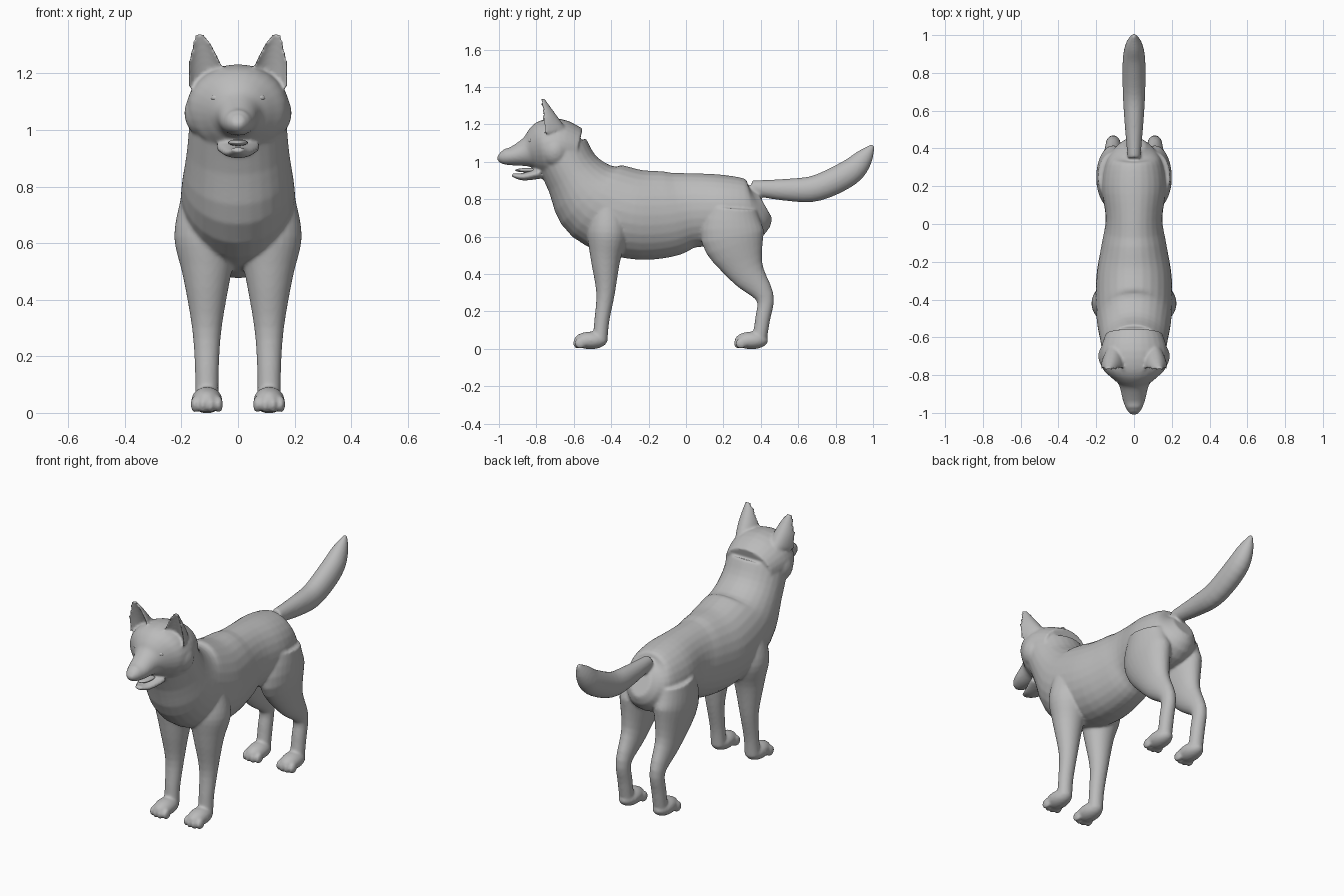
import bpy, bmesh
from math import sin, cos, pi
from mathutils import Vector, Matrix

cube = bpy.data.objects.get("Cube")
if cube:
    bpy.data.objects.remove(cube, do_unlink=True)

# One plain material
grey = bpy.data.materials.new("plain_grey")
grey.use_nodes = True
colour = (0.5, 0.5, 0.5, 1)
grey.diffuse_color = colour
grey.node_tree.nodes["Principled BSDF"].inputs["Base Color"].default_value = colour


def spline(rings, steps=4):
    """Interpolate ring parameters with a Catmull-Rom spline."""
    last = len(rings) - 1
    result = []
    for i in range(last):
        before, start = rings[max(i - 1, 0)], rings[i]
        end, after = rings[i + 1], rings[min(i + 2, last)]
        for k in range(steps):
            t = k / steps
            result.append(start + (end - before) * (t / 2)
                          + (before * 2 - start * 5 + end * 4 - after) * (t * t / 2)
                          + (start * 3 - before - end * 3 + after) * (t ** 3 / 2))
    result.append(rings[last])
    return result


def loft(bm, rings, x=0, lean=0, flatten=1, cupped=False, segments=28):
    """Skin a path in the side plane; rings are (y, z, half depth, half width).

    A ring without a width is round, apart from the flatten factor.
    Each ring stands square to the path, and lean shifts the far end in x."""
    path = spline([Vector((y, z, depth, width[0] if width else depth * flatten))
                   for y, z, depth, *width in rings])
    last = len(path) - 1
    loops = []
    for i, (y, z, depth, width) in enumerate(path):
        tangent = (path[min(i + 1, last)] - path[max(i - 1, 0)]).to_2d().normalized()
        loop = []
        for k in range(segments):
            angle = 2 * pi * k / segments
            across, out = sin(angle), cos(angle)
            if cupped:
                out = 1 - out if out > 0 else 1 + 2 * out
            loop.append(bm.verts.new((x + lean * i / last + width * across,
                                      y - tangent.y * depth * out,
                                      z + tangent.x * depth * out)))
        loops.append(loop)
    for lower, upper in zip(loops, loops[1:]):
        for k in range(segments):
            n = (k + 1) % segments
            bm.faces.new((lower[k], lower[n], upper[n], upper[k]))
    bm.faces.new(loops[0])
    bm.faces.new(loops[-1])


def ellipsoid(bm, centre, radii):
    matrix = Matrix.Translation(centre) @ Matrix.Diagonal((*radii, 1))
    bmesh.ops.create_uvsphere(bm, u_segments=20, v_segments=12, radius=1, matrix=matrix)


def finish(bm, name):
    """Turn the bmesh into a smooth-shaded grey object."""
    bmesh.ops.recalc_face_normals(bm, faces=bm.faces)
    for face in bm.faces:
        face.smooth = True
    mesh = bpy.data.meshes.new(name)
    bm.to_mesh(mesh)
    bm.free()
    mesh.materials.append(grey)
    obj = bpy.data.objects.new(name, mesh)
    bpy.context.collection.objects.link(obj)
    return obj


def fuse(obj, voxel, iterations):
    """Blend overlapping volumes into one soft skin."""
    remesh = obj.modifiers.new("fuse", 'REMESH')
    remesh.mode = 'VOXEL'
    remesh.voxel_size = voxel
    remesh.use_smooth_shade = True
    soften = obj.modifiers.new("soften", 'SMOOTH')
    soften.factor = 0.5
    soften.iterations = iterations


body = bmesh.new()

# Neck, chest, belly and rump
loft(body, [(-.67, 1.06, .15, .17), (-.6, .93, .16, .18), (-.48, .79, .23, .2),
            (-.28, .72, .24, .2), (-.1, .72, .23, .17), (.03, .74, .2, .15),
            (.2, .74, .19, .17), (.35, .74, .16, .14), (.42, .77, .08, .06)])

# Skull and muzzle
loft(body, [(-.58, 1.06, .12, .15), (-.68, 1.08, .15, .18), (-.76, 1.07, .15, .17),
            (-.81, 1.06, .12, .12), (-.85, 1.05, .08, .08), (-.93, 1.03, .05, .06),
            (-.98, 1.03, .04, .04), (-1, 1.04, .02, .02)])

# Lower jaw
loft(body, [(-.78, .94, .03, .08), (-.87, .92, .02, .05), (-.93, .93, .01, .02)])

# Tail
loft(body, [(.35, .86, .04), (.55, .85, .06), (.7, .86, .07),
            (.87, .94, .07), (.95, 1.02, .05), (1, 1.09, .01)], flatten=.85)

for side in (-1, 1):
    leg_x = side * .11

    # Front leg with shoulder
    loft(body, [(-.42, .75, .09), (-.42, .62, .11), (-.43, .48, .08),
                (-.43, .3, .05), (-.45, .15, .04), (-.46, .04, .04)],
         x=leg_x, flatten=1.05)

    # Hind leg with thigh
    loft(body, [(.25, .75, .13, .08), (.25, .6, .17, .09), (.32, .42, .1, .06),
                (.42, .28, .05, .04), (.41, .16, .04, .04), (.39, .04, .04, .04)],
         x=leg_x)

    # Paws, each with four toes
    for toe_y in (-.61, .25):
        ellipsoid(body, (leg_x, toe_y + .1, .045), (.055, .09, .047))
        for k in (-1.5, -.5, .5, 1.5):
            ellipsoid(body, (leg_x + k * .028, toe_y + .03 + abs(k) * .01, .03),
                      (.015, .03, .03))

    # Pointed ear, hollow at the front and tapering to the tip
    ear = []
    for t in (0, .4, .8, 1):
        depth = .07 - .06 * t
        ear.append((depth - .78, 1.16 + .18 * t, depth, .07 - .055 * t * t))
    loft(body, ear, x=side * .105, lean=side * .033, cupped=True)

    # Brow and cheek fullness
    ellipsoid(body, (side * .06, -.785, 1.13), (.05, .045, .045))
    ellipsoid(body, (side * .11, -.7, 1.06), (.08, .08, .09))

fuse(finish(body, "dog_body"), voxel=.0075, iterations=6)

# Eyes
for side, label in ((-1, "right_eye"), (1, "left_eye")):
    eye = bmesh.new()
    ellipsoid(eye, (side * .076, -.826, 1.113), (.021, .017, .013))
    finish(eye, label)

# Tongue
tongue = bmesh.new()
ellipsoid(tongue, (0, -.84, .955), (.035, .075, .012))
finish(tongue, "tongue")
